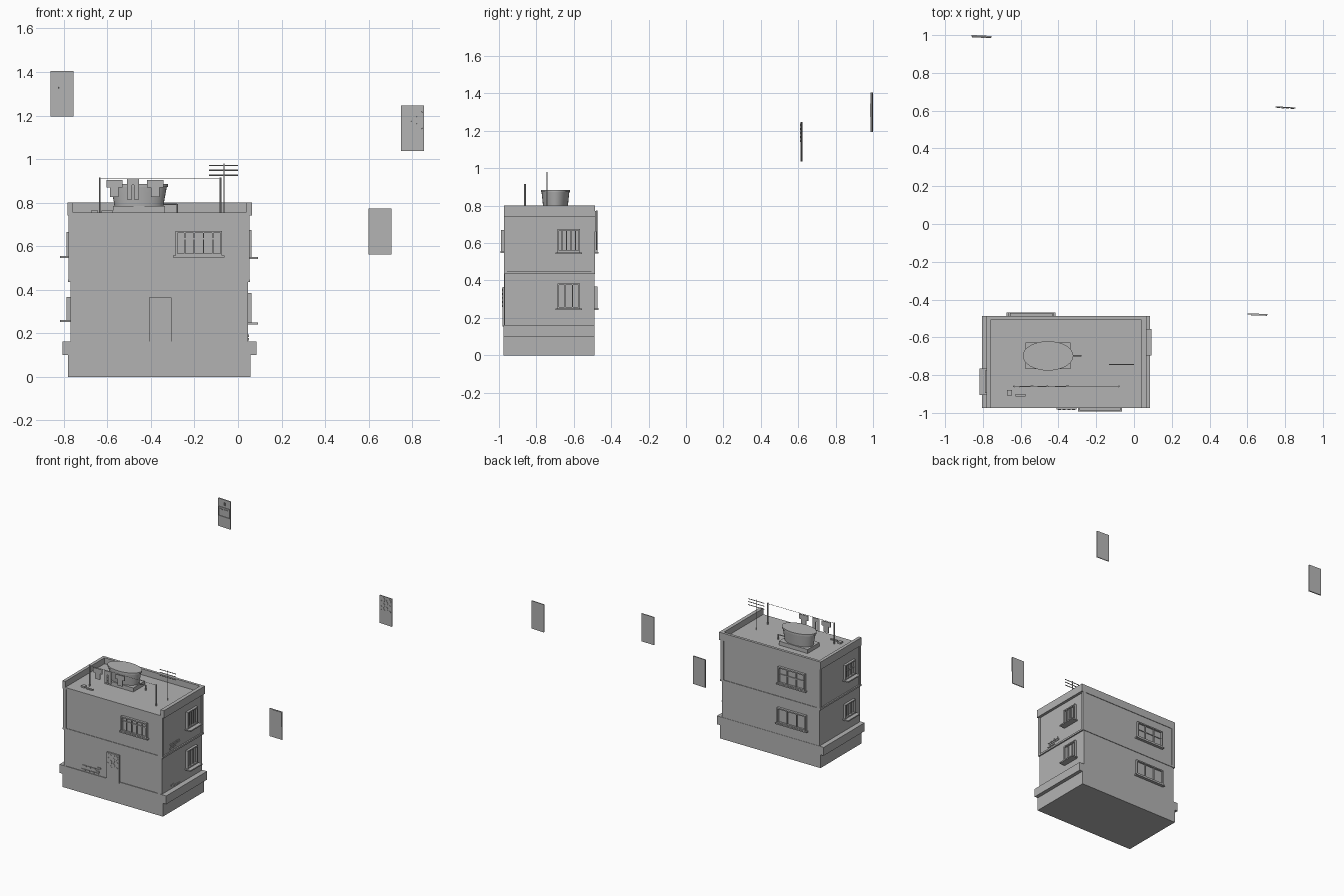
import bpy, bmesh, math, random
from mathutils import Matrix, Vector

random.seed(4)
cube = bpy.data.objects.get("Cube")
if cube:
    bpy.data.objects.remove(cube)

# One plain grey for everything
GREY = (0.45, 0.45, 0.45, 1)
mat = bpy.data.materials.new("plain_grey")
mat.use_nodes = True
mat.diffuse_color = GREY
mat.node_tree.nodes["Principled BSDF"].inputs["Base Color"].default_value = GREY


def finish(name, bm, loc=(0, 0, 0), turn=0):
    me = bpy.data.meshes.new(name)
    bm.to_mesh(me)
    bm.free()
    me.materials.append(mat)
    ob = bpy.data.objects.new(name, me)
    ob.location = loc
    ob.rotation_euler.z = math.radians(turn)
    bpy.context.collection.objects.link(ob)
    return ob


def add_box(bm, x0, x1, y0, y1, z0, z1):
    size = Matrix.Diagonal((x1 - x0, y1 - y0, z1 - z0, 1))
    mid = Matrix.Translation(((x0 + x1) / 2, (y0 + y1) / 2, (z0 + z1) / 2))
    bmesh.ops.create_cube(bm, size=1, matrix=mid @ size)


def boxes(name, items, loc=(0, 0, 0), turn=0):
    bm = bmesh.new()
    for b in items:
        add_box(bm, *b)
    return finish(name, bm, loc, turn)


def rod(bm, a, b, r):
    a, b = Vector(a), Vector(b)
    rot = (b - a).to_track_quat('Z', 'Y').to_matrix().to_4x4()
    bmesh.ops.create_cone(bm, cap_ends=True, segments=6, radius1=r, radius2=r,
                          depth=(b - a).length,
                          matrix=Matrix.Translation((a + b) / 2) @ rot)


def rods(name, items, r):
    bm = bmesh.new()
    for a, b in items:
        rod(bm, a, b, r)
    return finish(name, bm)


# Building shell
L, R, F, B = -0.77, 0.045, -0.97, -0.49
ROOF, TOP = 0.755, 0.8
boxes("plinth", [(-0.78, 0.057, -0.975, -0.488, 0, 0.1),
                 (-0.806, 0.084, -0.975, -0.488, 0.1, 0.163)])
boxes("ground_floor_walls", [(L, R, F, B, 0.16, 0.44)])
boxes("upper_floor_walls", [(L, R, F, B, 0.44, ROOF)])
boxes("floor_band", [(L - 0.01, R + 0.01, F - 0.004, B + 0.004, 0.435, 0.448)])
boxes("roof_slab", [(L - 0.01, R + 0.015, F - 0.004, B + 0.004, 0.742, ROOF)])
boxes("parapet", [(L - 0.012, L + 0.012, F - 0.004, B + 0.004, 0.742, TOP),
                  (R - 0.008, R + 0.02, F - 0.004, B + 0.004, 0.742, TOP),
                  (L, R, B - 0.016, B + 0.004, 0.742, TOP)])

# Corner posts of the upper floor, plus slim downpipes at the front
posts = []
for x in (L, R - 0.01):
    for y in (F, B - 0.01):
        posts.append((x - 0.008, x + 0.018, y - 0.004, y + 0.014, 0.44, 0.75))
boxes("corner_posts", posts)
boxes("front_pilasters", [(0.012, 0.034, F - 0.004, F, 0.163, 0.75),
                          (L, L + 0.012, F - 0.004, F, 0.163, 0.75)])


# Windows: local x is width, local -y points outward
def window(name, loc, turn, w, h, bars, rails=(), sill=0.04):
    t, d = 0.009, 0.018
    parts = [(-w / 2, w / 2, -0.004, 0.004, 0, h),
             (-w / 2, -w / 2 + t, -d, 0, 0, h), (w / 2 - t, w / 2, -d, 0, 0, h),
             (-w / 2, w / 2, -d, 0, h - t, h), (-w / 2, w / 2, -d, 0, 0, t),
             (-w / 2 - 0.01, w / 2 + 0.01, -sill, 0, -0.009, 0)]
    for i in range(1, bars + 1):
        x = -w / 2 + w * i / (bars + 1)
        parts.append((x - 0.003, x + 0.003, -d * 0.7, 0, 0, h))
    for k in rails:
        parts.append((-w / 2, w / 2, -d * 0.6, 0, h * k - 0.003, h * k + 0.003))
    boxes(name, parts, loc, turn)


window("front_window", (-0.18, F, 0.557), 0, 0.215, 0.113, 4, (0.68,), 0.022)
window("left_upper_window", (R, -0.627, 0.55), 90, 0.12, 0.125, 4, (), 0.048)
window("left_lower_window", (R, -0.627, 0.25), 90, 0.12, 0.135, 2, (), 0.048)
window("right_upper_window", (L, -0.835, 0.555), -90, 0.12, 0.11, 2, (0.5,), 0.048)
window("right_lower_window", (L, -0.835, 0.262), -90, 0.12, 0.105, 2, (), 0.048)
window("back_upper_window", (-0.545, B, 0.552), 180, 0.225, 0.125, 2, (0.55,), 0.022)
window("back_lower_window", (-0.545, B, 0.252), 180, 0.24, 0.115, 2, (), 0.022)


# Exposed brick patches
def bricks(name, loc, turn, w, rows):
    parts = []
    for r in range(rows):
        x = random.uniform(0, 0.025)
        while x < w - 0.03:
            if random.random() < 0.75:
                parts.append((x, x + 0.032, -0.005, 0.002, r * 0.015, r * 0.015 + 0.011))
            x += 0.037
    boxes(name, parts, loc, turn)


bricks("front_bricks", (-0.63, F, 0.17), 0, 0.17, 4)
bricks("side_upper_bricks", (R, -0.885, 0.462), 90, 0.14, 3)
bricks("side_lower_bricks", (R, -0.885, 0.168), 90, 0.13, 2)


# Door slabs; lattice rows of tilted chips fill the top half of some
def door(name, loc, turn, extra=(), chips=False, thick=0.008):
    w, h = 0.105, 0.21
    bm = bmesh.new()
    add_box(bm, -w / 2, w / 2, -thick / 2, thick / 2, 0, h)
    for b in extra:
        add_box(bm, b[0], b[1], -thick / 2 - 0.004, 0, b[2], b[3])
    if chips:
        for c in range(4):
            for r in range(5):
                m = (Matrix.Translation((-0.038 + c * 0.025, -thick / 2, 0.11 + r * 0.021))
                     @ Matrix.Rotation(math.radians(45 if (c + r) % 2 else -45), 4, 'Y')
                     @ Matrix.Diagonal((0.018, 0.005, 0.004, 1)))
                bmesh.ops.create_cube(bm, size=1, matrix=m)
    return finish(name, bm, loc, turn)


door("front_door", (-0.357, F - 0.004, 0.155), 0, chips=True, thick=0.014)
door("loose_door_high", (-0.808, 0.994, 1.195), -3,
     [(-0.05, 0.05, 0.148, 0.151), (-0.05, 0.05, 0.08, 0.083), (-0.05, -0.047, 0.08, 0.15),
      (0.047, 0.05, 0.08, 0.15), (-0.035, -0.015, 0.13, 0.137), (-0.005, 0.035, 0.13, 0.137),
      (-0.005, 0.002, 0.17, 0.19), (0.005, 0.012, 0.17, 0.19)])
door("loose_door_middle", (0.802, 0.617, 1.037), -3, chips=True, thick=0.006)
door("loose_door_low", (0.653, -0.478, 0.563), -1, [(-0.033, 0.05, 0.098, 0.208)], thick=0.006)

# Water tank on its stand, with outlet pipe
TX, TY = -0.455, -0.698
boxes("tank_stand", [(TX - 0.12, TX + 0.12, TY - 0.07, TY + 0.07, ROOF, 0.785)])
bm = bmesh.new()
for z0, z1, r0, r1 in ((0.785, 0.872, 0.112, 0.128), (0.872, 0.885, 0.134, 0.134)):
    bmesh.ops.create_cone(bm, cap_ends=True, segments=32, radius1=r0, radius2=r1, depth=z1 - z0,
                          matrix=Matrix.Translation((TX, TY, (z0 + z1) / 2))
                          @ Matrix.Diagonal((1, 0.58, 1, 1)))
tank = finish("water_tank", bm)
bpy.context.view_layer.objects.active = tank
tank.select_set(True)
bpy.ops.object.shade_smooth_by_angle()
rods("tank_pipe", [((TX + 0.1, TY, 0.793), (-0.28, TY, 0.793)),
                   ((-0.28, TY, 0.795), (-0.28, TY, ROOF))], 0.004)

# Clothes line
LY = -0.86
rods("line_poles", [((x, LY, ROOF - 0.005), (x, LY, 0.915)) for x in (-0.635, -0.08)], 0.005)
rods("clothes_line", [((-0.635, LY, 0.91), (-0.08, LY, 0.91))], 0.0015)


def garment(name, x, shirt):
    if shirt:
        parts = [(-0.02, 0.02, 0.825, 0.905), (-0.037, 0.037, 0.87, 0.905)]
    else:
        parts = [(-0.028, 0.028, 0.88, 0.908), (-0.028, -0.004, 0.815, 0.88),
                 (0.004, 0.028, 0.815, 0.88)]
    boxes(name, [(a, b, -0.003, 0.003, c, d) for a, b, c, d in parts], (x, LY, 0), 2)


garment("shirt_one", -0.568, True)
garment("trousers", -0.482, False)
garment("shirt_two", -0.38, True)

# Aerial
AX, AY = -0.065, -0.743
bars = [((AX, AY, ROOF - 0.005), (AX, AY, 0.98))]
bars += [((AX - 0.068, AY, z), (AX + 0.066, AY, z)) for z in (0.926, 0.949, 0.971)]
rods("aerial", bars, 0.003)

# Loose bricks on the roof
boxes("roof_bricks", [(-0.672, -0.645, -0.908, -0.88, ROOF, 0.767),
                      (-0.628, -0.575, -0.912, -0.9, ROOF, 0.763)])
